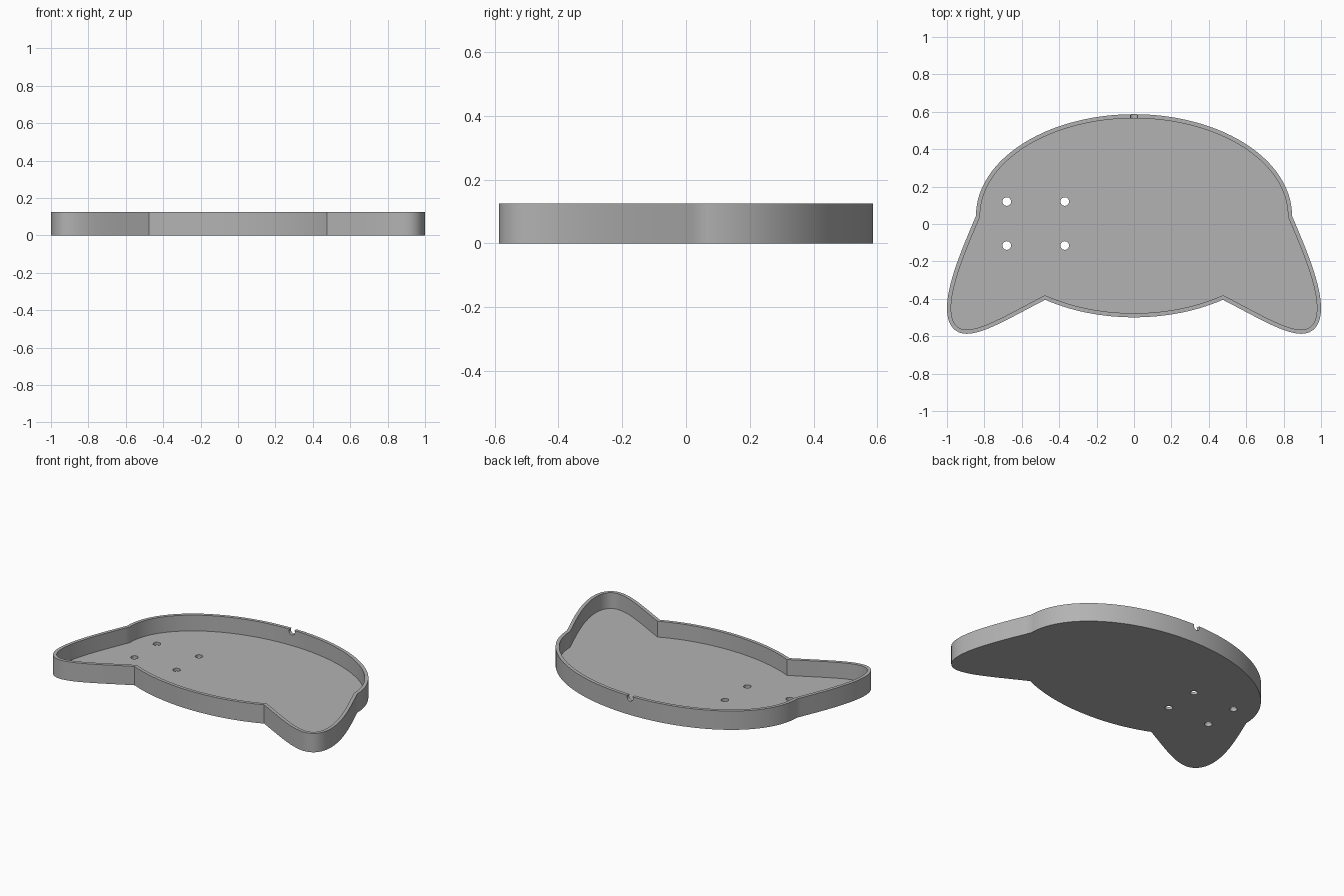
import bpy, bmesh
from math import cos, sin, pi, acos
from mathutils import Vector, Matrix

if "Cube" in bpy.data.objects:
    bpy.data.objects.remove(bpy.data.objects["Cube"])

HEIGHT, FLOOR, WALL = 0.125, 0.02, 0.022
A, B, CY = 0.845, 0.543, 0.044          # head ellipse
CUSP_X = 0.475                          # where the ear meets the head


def ellipse(t0, t1, n):
    return [Vector((A * cos(t), CY + B * sin(t)))
            for t in (t0 + (t1 - t0) * i / n for i in range(n + 1))]


def bezier(p0, p1, p2, p3, n):
    p0, p1, p2, p3 = map(Vector, (p0, p1, p2, p3))
    return [p0 * (1 - t) ** 3 + p1 * 3 * t * (1 - t) ** 2 + p2 * 3 * t * t * (1 - t) + p3 * t ** 3
            for t in (i / n for i in range(n + 1))]


def outline():
    cusp = -acos(CUSP_X / A)
    tip_side, tip_low = (1, -0.45), (0.895, -0.587)
    chin = ellipse(cusp, -pi / 2, 14)
    half = ellipse(pi / 2, 0, 40)[:-1]
    half += bezier((A, CY), (0.905, -0.10), (1, -0.31), tip_side, 18)[:-1]
    half += bezier(tip_side, (1, -0.545), (0.955, -0.587), tip_low, 12)[:-1]
    half += bezier(tip_low, (0.80, -0.587), (0.66, -0.50), chin[0], 16)[:-1]
    half += chin
    # mirror to the other side, skipping the two points on the axis
    return half + [Vector((-p.x, p.y)) for p in reversed(half[1:-1])]


def inset(points, d):
    # mitred inward offset of a clockwise loop
    result = []
    for i, p in enumerate(points):
        a = (p - points[i - 1]).normalized()
        b = (points[(i + 1) % len(points)] - p).normalized()
        na, nb = Vector((a.y, -a.x)), Vector((b.y, -b.x))
        result.append(p + (na + nb) * d / (1 + na.dot(nb)))
    return result


def add_object(name, bm):
    bmesh.ops.recalc_face_normals(bm, faces=bm.faces)
    mesh = bpy.data.meshes.new(name)
    bm.to_mesh(mesh)
    bm.free()
    obj = bpy.data.objects.new(name, mesh)
    bpy.context.collection.objects.link(obj)
    return obj


def prism(name, points, z0, z1):
    bm = bmesh.new()
    face = bm.faces.new([bm.verts.new((p.x, p.y, z0)) for p in points])
    ext = bmesh.ops.extrude_face_region(bm, geom=[face], use_keep_orig=True)
    top = [g for g in ext["geom"] if isinstance(g, bmesh.types.BMVert)]
    bmesh.ops.translate(bm, verts=top, vec=(0, 0, z1 - z0))
    return add_object(name, bm)


def cylinder(name, radius, depth, matrix):
    bm = bmesh.new()
    bmesh.ops.create_cone(bm, cap_ends=True, segments=32, radius1=radius,
                          radius2=radius, depth=depth, matrix=matrix)
    return add_object(name, bm)


# Tray body, hollowed out to leave a thin wall and floor
shape = outline()
tray = prism("cat_head_tray", shape, 0, HEIGHT)
cutters = [prism("hollow_cutter", inset(shape, WALL), FLOOR, HEIGHT + 0.1)]

# Four mounting holes in the floor
for x in (-0.68, -0.37):
    for y in (0.12, -0.115):
        cutters.append(cylinder("hole_cutter", 0.023, 0.1, Matrix.Translation((x, y, 0))))

# Round cable notch in the back wall
cutters.append(cylinder("notch_cutter", 0.022, 0.1,
                        Matrix.Translation((0, CY + B, HEIGHT - 0.012)) @ Matrix.Rotation(pi / 2, 4, "X")))

bpy.ops.object.select_all(action="DESELECT")
bpy.context.view_layer.objects.active = tray
tray.select_set(True)
for cutter in cutters:
    cutter.hide_render = True
    mod = tray.modifiers.new("cut", "BOOLEAN")
    mod.operation, mod.solver, mod.object = "DIFFERENCE", "EXACT", cutter
    bpy.ops.object.modifier_apply(modifier=mod.name)
for cutter in cutters:
    bpy.data.objects.remove(cutter)

# Plain grey plastic
grey = bpy.data.materials.new("grey_plastic")
grey.use_nodes = True
colour = (0.45, 0.45, 0.45, 1)
grey.diffuse_color = colour
grey.node_tree.nodes["Principled BSDF"].inputs["Base Color"].default_value = colour
tray.data.materials.clear()
tray.data.materials.append(grey)
for poly in tray.data.polygons:
    poly.material_index = 0
bpy.ops.object.shade_smooth_by_angle(angle=pi / 6)
